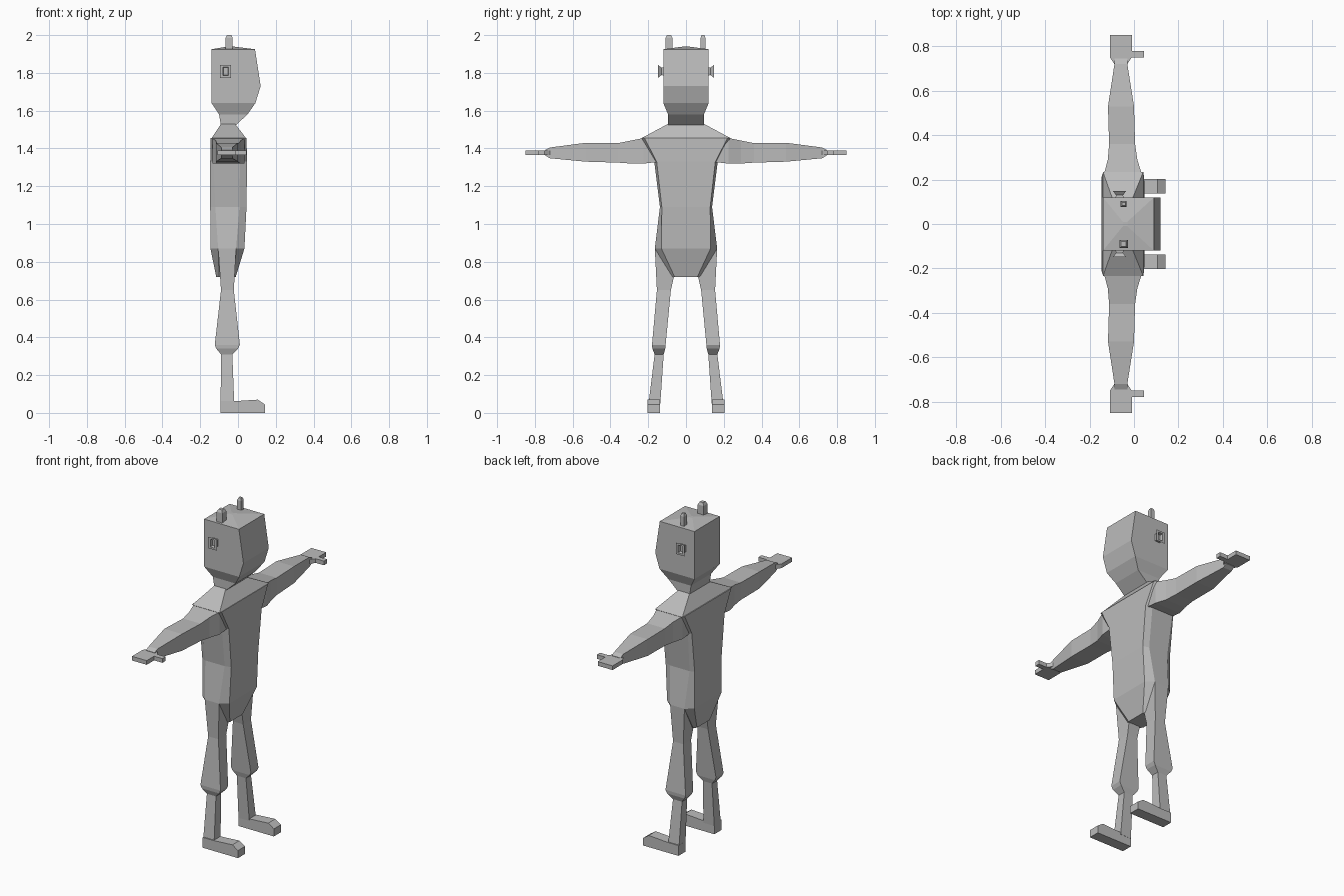
import bpy, bmesh

grey = bpy.data.materials.new("plain grey")
grey.diffuse_color = (0.5, 0.5, 0.5, 1)


def loft(name, rings, side=1):
    """Skin a list of equal-length rings, cap both ends; side=-1 mirrors in y."""
    bm = bmesh.new()
    vs = [[bm.verts.new((x, y * side, z)) for x, y, z in r] for r in rings]
    n = len(rings[0])
    for a, b in zip(vs, vs[1:]):
        for i in range(n):
            j = (i + 1) % n
            bm.faces.new((a[i], a[j], b[j], b[i]))
    bm.faces.new(vs[0])
    bm.faces.new(vs[-1])
    bmesh.ops.recalc_face_normals(bm, faces=bm.faces)
    me = bpy.data.meshes.new(name)
    bm.to_mesh(me)
    bm.free()
    me.materials.append(grey)
    ob = bpy.data.objects.new(name, me)
    bpy.context.collection.objects.link(ob)
    return ob


def flat(z, x0, x1, y0, y1):
    return [(x0, y0, z), (x1, y0, z), (x1, y1, z), (x0, y1, z)]


def upright(y, x0, x1, z0, z1):
    return [(x0, y, z0), (x1, y, z0), (x1, y, z1), (x0, y, z1)]


def octagon(z, xb, xf, hy, hf, sb, sf):
    return [(xf, -hf, z), (xf, hf, z), (sf, hy, z), (sb, hy, z),
            (xb, hf, z), (xb, -hf, z), (sb, -hy, z), (sf, -hy, z)]


# Head with tapered jaw and slightly peaked top
loft("head", [flat(z, a, b, -h, h) for z, a, b, h in [
    (1.52, -0.09, -0.015, 0.095), (1.58, -0.10, 0.05, 0.095),
    (1.64, -0.14, 0.092, 0.12), (1.73, -0.14, 0.12, 0.12),
    (1.925, -0.14, 0.09, 0.12), (1.94, -0.05, -0.03, 0.01)]])

# Neck sloping out to the shoulders
loft("neck", [flat(1.53, -0.09, -0.015, -0.095, 0.095),
              flat(1.455, -0.14, 0.042, -0.235, 0.235)])

# Torso and pelvis
loft("torso", [octagon(*s) for s in [
    (1.455, -0.145, 0.045, 0.235, 0.22, -0.135, 0.035),
    (1.33, -0.147, 0.048, 0.168, 0.155, -0.13, 0.01),
    (1.09, -0.147, 0.045, 0.138, 0.128, -0.12, 0.008),
    (0.87, -0.146, 0.034, 0.165, 0.13, -0.105, -0.01),
    (0.72, -0.115, -0.012, 0.075, 0.06, -0.10, -0.02)]])

for s, tag in ((1, "left"), (-1, "right")):
    # Arm from shoulder to wrist
    loft(tag + "_arm", [upright(*r) for r in [
        (0.13, -0.135, 0.035, 1.33, 1.455), (0.225, -0.135, 0.035, 1.32, 1.455),
        (0.29, -0.118, 0.015, 1.32, 1.442), (0.36, -0.112, 0.005, 1.325, 1.428),
        (0.53, -0.117, 0.0, 1.33, 1.43), (0.72, -0.088, -0.03, 1.348, 1.405),
        (0.745, -0.088, -0.03, 1.362, 1.392)]], s)
    # Mitten hand and thumb
    loft(tag + "_hand", [upright(0.72, -0.088, -0.03, 1.365, 1.39),
                         upright(0.75, -0.108, -0.01, 1.365, 1.39),
                         upright(0.85, -0.108, -0.01, 1.365, 1.39)], s)
    loft(tag + "_thumb", [upright(0.75, -0.02, 0.045, 1.365, 1.39),
                          upright(0.78, -0.02, 0.045, 1.365, 1.39)], s)
    # Leg with flared cuff above a thin shin
    loft(tag + "_leg", [flat(*r) for r in [
        (0.87, -0.105, -0.01, 0.03, 0.165), (0.65, -0.09, -0.022, 0.08, 0.154),
        (0.36, -0.123, 0.01, 0.108, 0.18), (0.34, -0.115, 0.0, 0.11, 0.178),
        (0.31, -0.09, -0.03, 0.118, 0.166), (0.05, -0.092, -0.02, 0.136, 0.198)]], s)
    # Foot, a side profile given width
    foot = [(-0.092, 0), (0.142, 0), (0.142, 0.045), (0.105, 0.07),
            (-0.02, 0.062), (-0.092, 0.062)]
    loft(tag + "_foot", [[(x, y, z) for x, z in foot] for y in (0.137, 0.203)], s)
    # Flared ear with a recessed opening
    loft(tag + "_ear", [upright(y, -0.065 - w, -0.065 + w, 1.808 - h, 1.808 + h)
                        for y, w, h in [(0.11, 0.02, 0.022), (0.13, 0.016, 0.02),
                                        (0.148, 0.029, 0.034), (0.148, 0.014, 0.023),
                                        (0.13, 0.012, 0.02)]], s)
    # Head stalk, thicker on the right
    w = 0.013 if s > 0 else 0.019
    loft(tag + "_stalk", [flat(z, -0.047 - w * k, -0.047 + w * k,
                               0.09 - w * k, 0.09 + w * k)
                          for z, k in [(1.92, 1), (1.985, 1), (2.0, 0.6)]], s)
